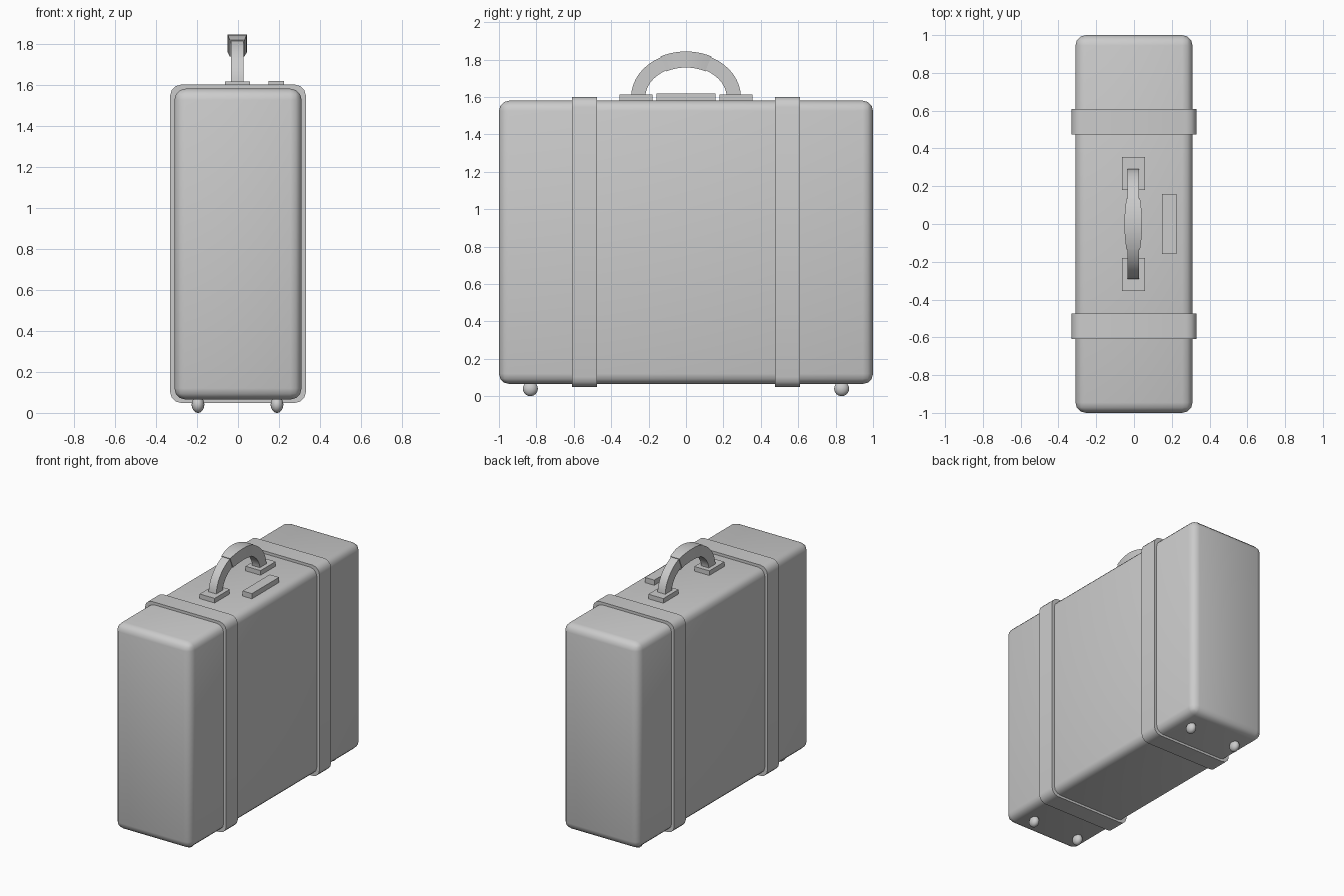
import bpy, bmesh, math

if "Cube" in bpy.data.objects:
    bpy.data.objects.remove(bpy.data.objects["Cube"])


def finish(name, bm, angle=40):
    bmesh.ops.recalc_face_normals(bm, faces=bm.faces)
    me = bpy.data.meshes.new(name)
    bm.to_mesh(me)
    bm.free()
    ob = bpy.data.objects.new(name, me)
    bpy.context.collection.objects.link(ob)
    bpy.ops.object.select_all(action='DESELECT')
    ob.select_set(True)
    bpy.context.view_layer.objects.active = ob
    bpy.ops.object.shade_smooth_by_angle(angle=math.radians(angle))
    return ob


def box(name, lo, hi, bevel=0.0, segments=3, along_y_only=False):
    bm = bmesh.new()
    bmesh.ops.create_cube(bm, size=1)
    for v in bm.verts:
        v.co = [(a + b) / 2 + c * (b - a) for a, b, c in zip(lo, hi, v.co)]
    if bevel:
        edges = [e for e in bm.edges if not along_y_only
                 or abs(e.verts[0].co.y - e.verts[1].co.y) > 0.01]
        bmesh.ops.bevel(bm, geom=edges, offset=bevel, segments=segments,
                        profile=0.5, affect='EDGES')
    return finish(name, bm)


def arch(name, start, end, steps, thick, width):
    # rectangular section swept along an elliptical arc in the YZ plane
    bm = bmesh.new()
    a, b, x0, z0 = 0.255, 0.20, -0.004, 1.60
    rings = []
    for i in range(steps + 1):
        f = i / steps
        t = math.radians(start + (end - start) * f)
        ny, nz = math.cos(t) / a, math.sin(t) / b
        n = math.hypot(ny, nz)
        ny, nz = ny / n, nz / n
        w, h = width(f), thick / 2
        rings.append([bm.verts.new((x0 + sx * w, a * math.cos(t) + s * h * ny,
                                    z0 + b * math.sin(t) + s * h * nz))
                      for sx, s in ((-1, -1), (1, -1), (1, 1), (-1, 1))])
    for r, q in zip(rings, rings[1:]):
        for k in range(4):
            bm.faces.new((r[k], r[(k + 1) % 4], q[(k + 1) % 4], q[k]))
    bm.faces.new(rings[0])
    bm.faces.new(rings[-1])
    return finish(name, bm)


# case body
box("case_body", (-0.31, -1, 0.065), (0.31, 1, 1.58), 0.055)

# straps and handle mounts, mirrored front to back
for s, side in ((-1, "front"), (1, "back")):
    y0, y1 = sorted((s * 0.475, s * 0.61))
    box("strap_" + side, (-0.331, y0, 0.048), (0.331, y1, 1.60), 0.055, 3, True)
    y0, y1 = sorted((s * 0.18, s * 0.355))
    box("handle_mount_" + side, (-0.064, y0, 1.57), (0.058, y1, 1.614))

# handle and thicker grip
arch("handle", 0, 180, 24, 0.076, lambda f: 0.031)
arch("grip", 62, 118, 12, 0.086, lambda f: 0.036 + 0.011 * math.sin(math.pi * f))

# latch plate on top
box("latch_plate", (0.148, -0.158, 1.57), (0.224, 0.158, 1.618))

# feet
for x in (-0.195, 0.19):
    for y in (-0.832, 0.832):
        bm = bmesh.new()
        bmesh.ops.create_uvsphere(bm, u_segments=20, v_segments=12, radius=1)
        for v in bm.verts:
            v.co = (x + v.co.x * 0.031, y + v.co.y * 0.04, 0.04 + v.co.z * 0.04)
        finish("foot", bm)
